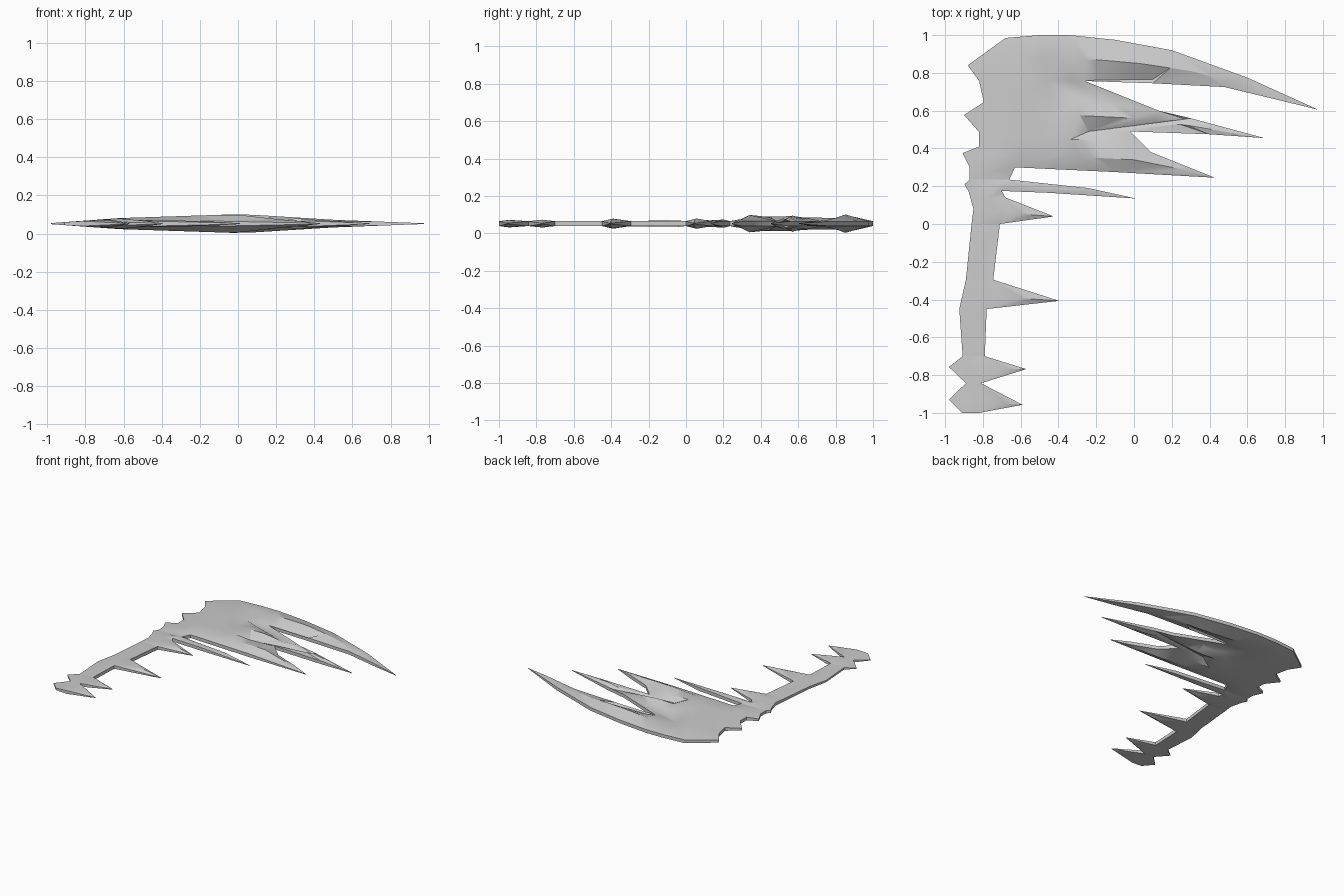
import bpy
import bmesh
from mathutils import Vector, geometry

cube = bpy.data.objects.get("Cube")
if cube:
    bpy.data.objects.remove(cube, do_unlink=True)

steel = bpy.data.materials.new("dull_steel")
steel.use_nodes = True
colour = (0.6, 0.6, 0.6, 1)
steel.diffuse_color = colour
steel.node_tree.nodes["Principled BSDF"].inputs["Base Color"].default_value = colour

MID = 0.052     # height of the flat symmetry plane
RIM = 0.013     # half thickness along the cut edges
SPACING = 0.06  # distance between points along a ridge
INSIDE_WITH_HOLES = 2


def points(flat):
    """Turn a flat list of hundredths into 2D points."""
    return [Vector((x, y)) / 100 for x, y in zip(flat[::2], flat[1::2])]


def swell(x):
    """Half thickness allowed at x: thickest in the middle, thin at the ends."""
    stops = ((-0.98, 0.003), (-0.62, 0.029), (0.02, 0.05), (0.5, 0.02), (1, 0.001))
    for (xa, ha), (xb, hb) in zip(stops, stops[1:]):
        if x <= xb:
            return ha + (hb - ha) * (x - xa) / (xb - xa)


def edge_distance(p, loops):
    best = 1.0
    for loop in loops:
        for a, b in zip(loop, loop[1:] + loop[:1]):
            t = max(0, min(1, (p - a).dot(b - a) / (b - a).length_squared))
            best = min(best, (p - a.lerp(b, t)).length)
    return best


def rim_height(loop, i):
    """Sharp outward tips (loops run clockwise) thin out to a point."""
    a, p, b = loop[i - 1], loop[i], loop[(i + 1) % len(loop)]
    u, v = a - p, b - p
    if u.cross(v) > 0 and u.angle(v) < 1.3:
        return 0.002
    return min(RIM, swell(p.x))


def forged_plate(name, outline, ridges, holes=()):
    """Mirror-symmetric plate with a cut outline, holes and raised ridges."""
    loops = [points(outline)] + [points(h) for h in holes]
    coords, heights, edges = [], [], []
    for loop in loops:
        base, n = len(coords), len(loop)
        coords += loop
        heights += [rim_height(loop, i) for i in range(n)]
        edges += [(base + i, base + (i + 1) % n) for i in range(n)]
    for ridge in ridges:
        path = points(ridge)
        for a, b in zip(path, path[1:]):
            steps = max(1, round((b - a).length / SPACING))
            for i in range(steps):
                p = a.lerp(b, i / steps)
                d = edge_distance(p, loops)
                if d > 0.006:
                    coords.append(p)
                    heights.append(min(swell(p.x), 0.004 + 0.6 * d))
    flat, _, faces, origin, _, _ = geometry.delaunay_2d_cdt(
        coords, edges, [], INSIDE_WITH_HOLES, 1e-5)

    bm = bmesh.new()
    top, bottom = [
        [bm.verts.new((p.x, p.y, MID + sign * heights[o[0]])) for p, o in zip(flat, origin)]
        for sign in (1, -1)]
    used = set()
    for f in faces:
        bm.faces.new([top[i] for i in f])
        bm.faces.new([bottom[i] for i in reversed(f)])
        used.update((f[i - 1], f[i]) for i in range(len(f)))
    # Side walls close every open border
    for a, b in used:
        if (b, a) not in used:
            bm.faces.new((top[b], top[a], bottom[a], bottom[b]))
    bmesh.ops.delete(bm, geom=[v for v in bm.verts if not v.link_faces], context='VERTS')
    bmesh.ops.recalc_face_normals(bm, faces=bm.faces)
    mesh = bpy.data.meshes.new(name)
    bm.to_mesh(mesh)
    bm.free()
    mesh.materials.append(steel)
    obj = bpy.data.objects.new(name, mesh)
    bpy.context.collection.objects.link(obj)
    bpy.ops.object.select_all(action='DESELECT')
    obj.select_set(True)
    bpy.context.view_layer.objects.active = obj
    bpy.ops.object.shade_smooth_by_angle()


# Head: long crescent, two lower blades and a toothed back
crescent = [-88, 84, -68, 98.5, -50, 100, -34, 100, -10, 97.5, 20, 92, 60, 77.5,
            97.5, 60.5, 75, 66, 48, 72.5, 10, 74.5, -26, 75.7]
middle_blade = [13, 60, 30, 56, 69, 45.5, 40, 47.5, -2, 49]
lower_blade = [9, 38, 29, 30, 43, 24.5, -10, 27.5, -63, 30, -66, 23.5]
back_teeth = [-87, 23.5, -87, 30, -90.7, 37.5, -82, 41, -82, 48.7,
              -90, 57.7, -79.5, 64.5, -82, 75.7]
forged_plate(
    "blade_head", crescent + middle_blade + lower_blade + back_teeth,
    ridges=[[-78, 86, -50, 88, -20, 87, 3, 85, 30, 81, 55, 74.5, 92, 63],
            [-74, 72, -48, 70],
            [-74, 57, -40, 58, 0, 56, 30, 52, 64, 46],
            [-76, 46, -40, 45, -8, 44],
            [-78, 36, -40, 36, 0, 34, 20, 30, 39, 25.5],
            [-30, 66, -8, 61], [-76, 28, -72, 28, -68, 28]],
    holes=[[-46, 76, -33, 75.5, -12, 64], [-20, 76.2, 0, 78.2, 10, 76.6],
           [-24, 49, 27, 55.5, 0, 50.3]])

# Collar with two short blades
forged_plate(
    "collar",
    [-87, 23.5, -66, 23.5, -24, 19, 1, 13.5, -45, 16.5, -70, 17.5, -68, 14,
     -42.5, 4, -71, 0, -86, 0, -85, 8, -87.5, 17, -89.7, 21],
    ridges=[[-78, 20.5, -60, 20, -30, 17.5, -3, 14.2],
            [-78, 13, -78, 4], [-72, 7, -60, 5.5, -46, 4]])

# Shaft with one side spike
forged_plate(
    "shaft",
    [-86, 0, -71, 0, -74.5, -29.5, -39.5, -40.7, -78, -45, -79, -70,
     -90.7, -70, -92.5, -45, -89, -29.5],
    ridges=[[-79, -4, -82, -30, -84, -45, -85, -67],
            [-78, -38, -65, -39, -42, -40.5]])

# Pommel with paired points
forged_plate(
    "pommel",
    [-90.7, -70, -79, -70, -57, -76.8, -81, -84.3, -59, -95.7, -82, -100,
     -91, -100, -98, -93, -89, -84.3, -98, -75.7],
    ridges=[[-92, -76, -80, -76.5, -60, -76.8], [-85, -81, -85, -88],
            [-92, -93, -80, -94, -62, -95.5]])
